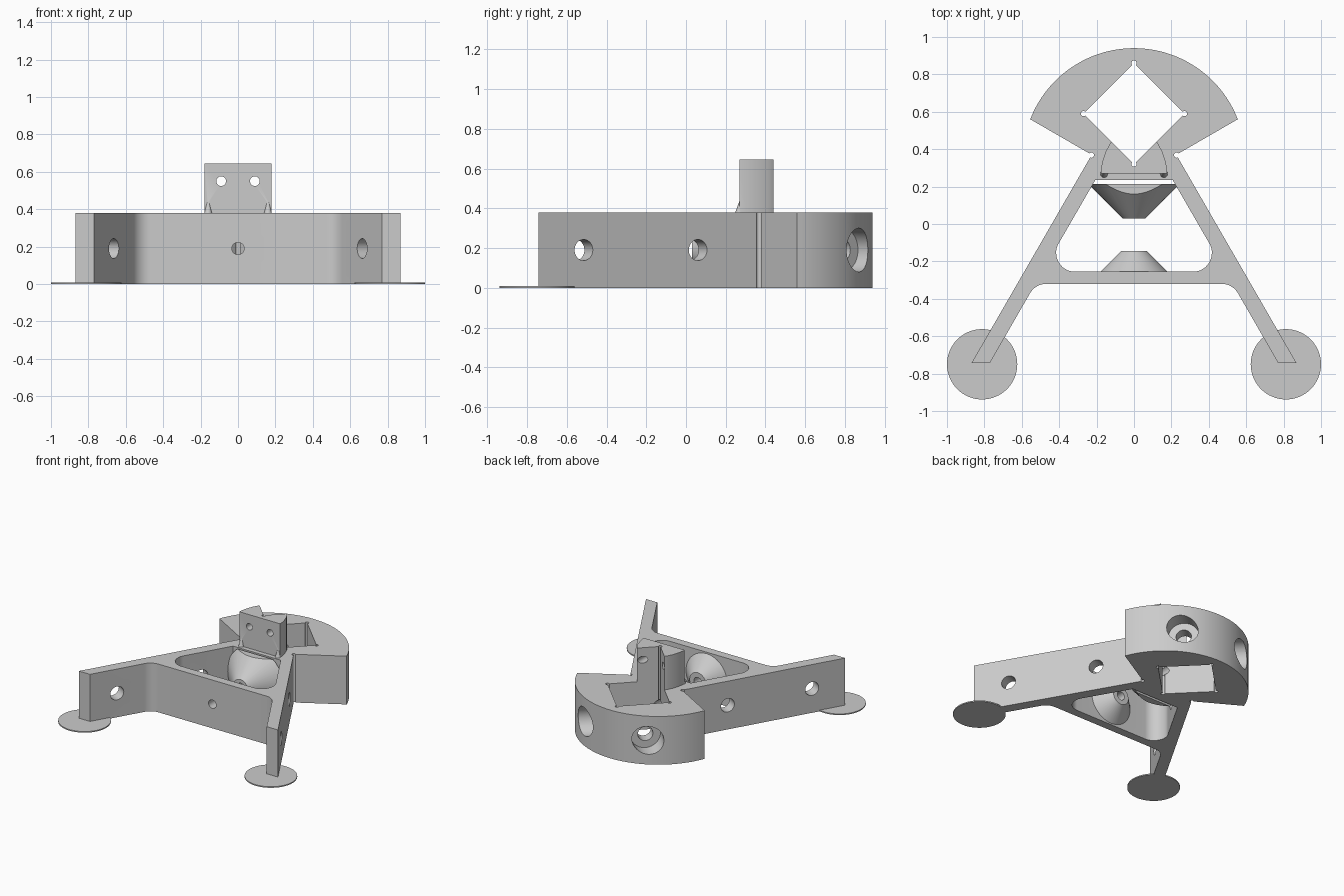
import bpy, bmesh, math
from mathutils import Vector

if "Cube" in bpy.data.objects:
    bpy.data.objects.remove(bpy.data.objects["Cube"])

grey = bpy.data.materials.new("plain grey")
grey.use_nodes = True
grey.diffuse_color = (0.6, 0.6, 0.6, 1)
grey.node_tree.nodes["Principled BSDF"].inputs["Base Color"].default_value = grey.diffuse_color

H = 0.38            # body height
MID = H / 2         # height of the screw holes


def finish(name, bm):
    bmesh.ops.recalc_face_normals(bm, faces=bm.faces)
    me = bpy.data.meshes.new(name)
    bm.to_mesh(me)
    bm.free()
    me.materials.append(grey)
    ob = bpy.data.objects.new(name, me)
    bpy.context.collection.objects.link(ob)
    return ob


def prism(name, pts, z0, z1):
    bm = bmesh.new()
    face = bm.faces.new([bm.verts.new((x, y, z0)) for x, y in pts])
    out = bmesh.ops.extrude_face_region(bm, geom=[face])
    bmesh.ops.translate(bm, vec=(0, 0, z1 - z0),
                        verts=[v for v in out["geom"] if isinstance(v, bmesh.types.BMVert)])
    return finish(name, bm)


def cone(name, start, end, r0, r1=None, seg=48):
    a, b = Vector(start), Vector(end)
    bm = bmesh.new()
    bmesh.ops.create_cone(bm, cap_ends=True, segments=seg, radius1=r0,
                          radius2=r0 if r1 is None else r1, depth=(b - a).length)
    turn = Vector((0, 0, 1)).rotation_difference(b - a).to_matrix()
    bmesh.ops.rotate(bm, cent=(0, 0, 0), matrix=turn, verts=bm.verts)
    bmesh.ops.translate(bm, vec=(a + b) / 2, verts=bm.verts)
    return finish(name, bm)


def combine(target, other, operation):
    mod = target.modifiers.new(operation, "BOOLEAN")
    mod.operation, mod.solver, mod.object = operation, "EXACT", other
    bpy.context.view_layer.objects.active = target
    bpy.ops.object.modifier_apply(modifier=mod.name)
    bpy.data.objects.remove(other)


def fillet(prev, corner, nxt, r, steps=10):
    """Arc that rounds a corner between two straight edges."""
    c = Vector(corner)
    u, v = (Vector(prev) - c).normalized(), (Vector(nxt) - c).normalized()
    half = math.acos(u.dot(v)) / 2
    centre = c + (u + v).normalized() * r / math.sin(half)
    a, b = c + u * r / math.tan(half) - centre, c + v * r / math.tan(half) - centre
    arc = [a.lerp(b, i / steps).normalized() * r for i in range(steps + 1)]
    return [tuple(centre + p) for p in arc]


def mirrored(half):
    """Close a right-hand half profile with its mirror image."""
    return half + [(-x, y) for x, y in reversed(half) if x > 1e-4]


# Frame outline: legs, crossbar and fan-shaped head
arc_y, arc_r = 0.345, 0.595
tip = math.atan2(0.56 - arc_y, 0.555)
leg_in, leg_out, bar = (0.77, -0.742), (0.868, -0.742), (0.527, -0.32)
half = fillet((0, -0.32), bar, leg_in, 0.1)
half += [leg_in, leg_out, (0.232, 0.36), (0.226, 0.37)]
for i in range(32):
    t = tip + (math.pi / 2 - tip) * i / 32
    half.append((arc_r * math.cos(t), arc_y + arc_r * math.sin(t)))
half.append((0, arc_y + arc_r))
frame = prism("frame", mirrored(half), 0, H)

# Triangular opening with rounded lower corners
top, low = (0.207, 0.235), (0.49, -0.255)
opening = fillet((0, low[1]), low, top, 0.1) + [top]
combine(frame, prism("opening", mirrored(opening), -0.1, 0.6), "DIFFERENCE")

# Cones facing each other across the opening, trimmed to the body height
upper = cone("upper_cone", (0, 0.03, MID), (0, 0.215, MID), 0.06, 0.245, 64)
slab = prism("slab", [(-1, -1), (1, -1), (1, 1), (-1, 1)], 0, H)
combine(upper, slab, "INTERSECT")
combine(frame, upper, "UNION")
combine(frame, cone("lower_cone", (0, -0.145, MID), (0, -0.265, MID), 0.07, 0.188), "UNION")

# Upright mounting block with bowed sides
block = [(0.178, 0.27), (0.176, 0.30), (0.167, 0.34), (0.152, 0.385),
         (0.134, 0.42), (0.122, 0.438), (0.09, 0.47)]
combine(frame, prism("mounting_block", mirrored(block), 0.2, 0.645), "UNION")

# Small gussets at the foot of the block
for s in (-1, 1):
    combine(frame, cone("gusset", (s * 0.16, 0.265, 0.34), (s * 0.16, 0.275, 0.44),
                        0.03, 0.005, 16), "UNION")

# Diamond socket with relief holes in its corners
R, CY = 0.27, 0.59
corners = [(0, CY - R), (R, CY), (0, CY + R), (-R, CY)]
combine(frame, prism("socket", corners, -0.1, 0.8), "DIFFERENCE")
for x, y in corners + [(0.228, 0.368), (-0.228, 0.368)]:
    combine(frame, cone("relief", (x, y, -0.1), (x, y, 0.8), 0.014, seg=16), "DIFFERENCE")

# Long central screw hole and the two holes in the block
combine(frame, cone("centre_hole", (0, -0.5, MID), (0, 0.45, MID), 0.033, seg=32), "DIFFERENCE")
for s in (-1, 1):
    x = s * 0.09
    combine(frame, cone("block_hole", (x, 0.1, 0.55), (x, 0.6, 0.55), 0.026, seg=32), "DIFFERENCE")

    # Leg holes, square to each leg
    n = Vector((s * math.cos(math.pi / 6), 0.5, 0))
    for y in (-0.515, 0.06):
        p = Vector((s * (0.44 - y * 0.577), y, MID))
        combine(frame, cone("leg_hole", p - n * 0.14, p + n * 0.1, 0.053), "DIFFERENCE")

    # Counterbored holes from the rim into the socket
    d = Vector((s, 1, 0)).normalized()
    o = Vector((0, CY, MID))
    combine(frame, cone("screw_hole", o + d * 0.1, o + d * 0.5, 0.055), "DIFFERENCE")
    combine(frame, cone("counterbore", o + d * 0.28, o + d * 0.55, 0.11), "DIFFERENCE")

# Thin round feet
feet = [cone(name, (s * 0.812, -0.75, 0), (s * 0.812, -0.75, 0.009), 0.188, seg=64)
        for s, name in ((1, "left_foot_pad"), (-1, "right_foot_pad"))]

for ob in [frame] + feet:
    bpy.ops.object.select_all(action="DESELECT")
    ob.select_set(True)
    bpy.context.view_layer.objects.active = ob
    bpy.ops.object.shade_smooth_by_angle(angle=math.radians(30))
